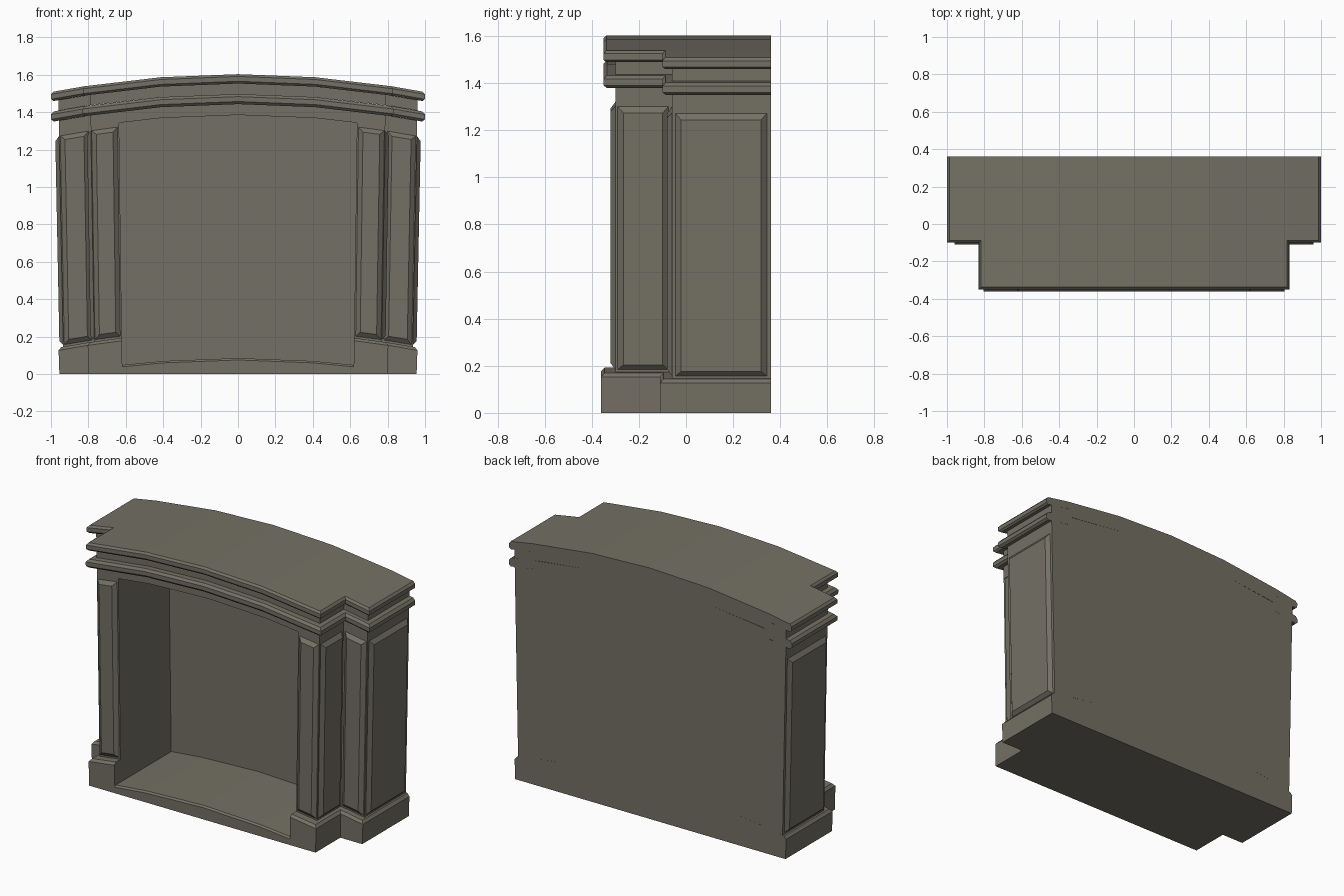
import bpy, bmesh
from mathutils import Vector

if "Cube" in bpy.data.objects:
    bpy.data.objects.remove(bpy.data.objects["Cube"])

mat = bpy.data.materials.new("grey_brown_stone")
mat.diffuse_color = (0.175, 0.163, 0.128, 1)
mat.use_nodes = True
mat.node_tree.nodes["Principled BSDF"].inputs["Base Color"].default_value = mat.diffuse_color

BACK = 0.36      # flat rear plane
OPEN_X = 0.618   # half width of the opening
OPEN_Y = 0.21    # depth plane of the opening


def finish(bm, name, slices=()):
    """Slice at the given x positions, arch the shape, make an object."""
    for s in slices:
        bmesh.ops.bisect_plane(bm, geom=bm.verts[:] + bm.edges[:] + bm.faces[:],
                               dist=1e-4, plane_co=(s, 0, 0), plane_no=(1, 0, 0))
    for v in bm.verts:
        v.co.x *= 1 + 0.021 * v.co.z
        v.co.z -= 0.096 * v.co.x ** 2 * min(1, v.co.z / 0.05)
    bmesh.ops.recalc_face_normals(bm, faces=bm.faces[:])
    me = bpy.data.meshes.new(name)
    bm.to_mesh(me)
    bm.free()
    me.materials.append(mat)
    ob = bpy.data.objects.new(name, me)
    bpy.context.collection.objects.link(ob)
    return ob


def layer(name, half, step, front, step_y, z0, z1, bevel=0.0, both=False, opening=False):
    """Stepped plan extruded from z0 to z1, with bevelled outer rims."""
    right = [(step, front), (step, step_y), (half, step_y), (half, BACK)]
    if opening:
        right = [(OPEN_X, OPEN_Y), (OPEN_X, front)] + right
    plan = right + [(-x, y) for x, y in reversed(right)]
    bm = bmesh.new()
    face = bm.faces.new([bm.verts.new((x, y, z0)) for x, y in plan])
    top = bmesh.ops.extrude_face_region(bm, geom=[face])["geom"]
    for v in top:
        if isinstance(v, bmesh.types.BMVert):
            v.co.z = z1
    bmesh.ops.recalc_face_normals(bm, faces=bm.faces[:])
    if bevel:
        rims = []
        for e in bm.edges:
            a, b = (v.co for v in e.verts)
            if abs(a.z - b.z) > 1e-4 or (a.z < z1 - 1e-4 and not both):
                continue
            if min(a.y, b.y) > BACK - 1e-4 or max(abs(a.x), abs(b.x)) < OPEN_X + 1e-3:
                continue
            rims.append(e)
        bmesh.ops.bevel(bm, geom=rims, offset=bevel, segments=1, profile=0.5, affect='EDGES')
    cuts = [0, 0.4, -0.4, step, -step] + ([OPEN_X, -OPEN_X] if opening else [])
    return finish(bm, name, cuts)


def panel(name, origin, u, n, width, z0=0.24, z1=1.36, rise=0.02, inset=0.024):
    """Raised panel: rectangle on a wall with sloping borders."""
    o, u, n = Vector(origin), Vector(u), Vector(n)
    bm = bmesh.new()
    rings = []
    for d, h in ((0, 0), (inset, rise)):
        rings.append([bm.verts.new(o + u * a + n * h + Vector((0, 0, z)))
                      for a, z in ((d, z0 + d), (width - d, z0 + d),
                                   (width - d, z1 - d), (d, z1 - d))])
    low, high = rings
    bm.faces.new(high)
    bm.faces.new(low[::-1])
    for i in range(4):
        j = (i + 1) % 4
        bm.faces.new((low[i], low[j], high[j], high[i]))
    finish(bm, name)


# plinth and hearth floor
layer("plinth", 0.955, 0.80, -0.36, -0.11, 0, 0.23, bevel=0.015, opening=True)
bm = bmesh.new()
bmesh.ops.create_cube(bm, size=1)
for v in bm.verts:
    v.co = Vector((v.co.x * 2 * OPEN_X,
                   OPEN_Y if v.co.y > 0 else -0.36,
                   0.085 if v.co.z > 0 else 0))
bmesh.ops.bevel(bm, geom=[e for e in bm.edges
                          if all(v.co.y < -0.3 and v.co.z > 0.05 for v in e.verts)],
                offset=0.01, segments=1, affect='EDGES')
finish(bm, "hearth_floor", [0, 0.4, -0.4])

# body with opening, lintel, neck and two mouldings
body = (0.93, 0.765, -0.30, -0.06)
layer("surround_body", *body, 0.23, 1.385, opening=True)
layer("lintel", *body, 1.385, 1.443)
layer("lower_moulding", 0.97, 0.806, -0.35, -0.10, 1.443, 1.497, bevel=0.014, both=True)
layer("neck", *body, 1.497, 1.553)
layer("mantel_shelf", 0.967, 0.803, -0.35, -0.10, 1.553, 1.603, bevel=0.012, both=True)

# raised panels on both sides
for s, side in ((1, "right"), (-1, "left")):
    panel(side + "_pillar_front_panel", (s * 0.626, -0.30, 0), (s, 0, 0), (0, -1, 0), 0.135)
    panel(side + "_pillar_side_panel", (s * 0.765, -0.29, 0), (0, 1, 0), (s, 0, 0), 0.215)
    panel(side + "_wing_front_panel", (s * 0.777, -0.06, 0), (s, 0, 0), (0, -1, 0), 0.147)
    panel(side + "_wing_side_panel", (s * 0.93, -0.045, 0), (0, 1, 0), (s, 0, 0), 0.388)
